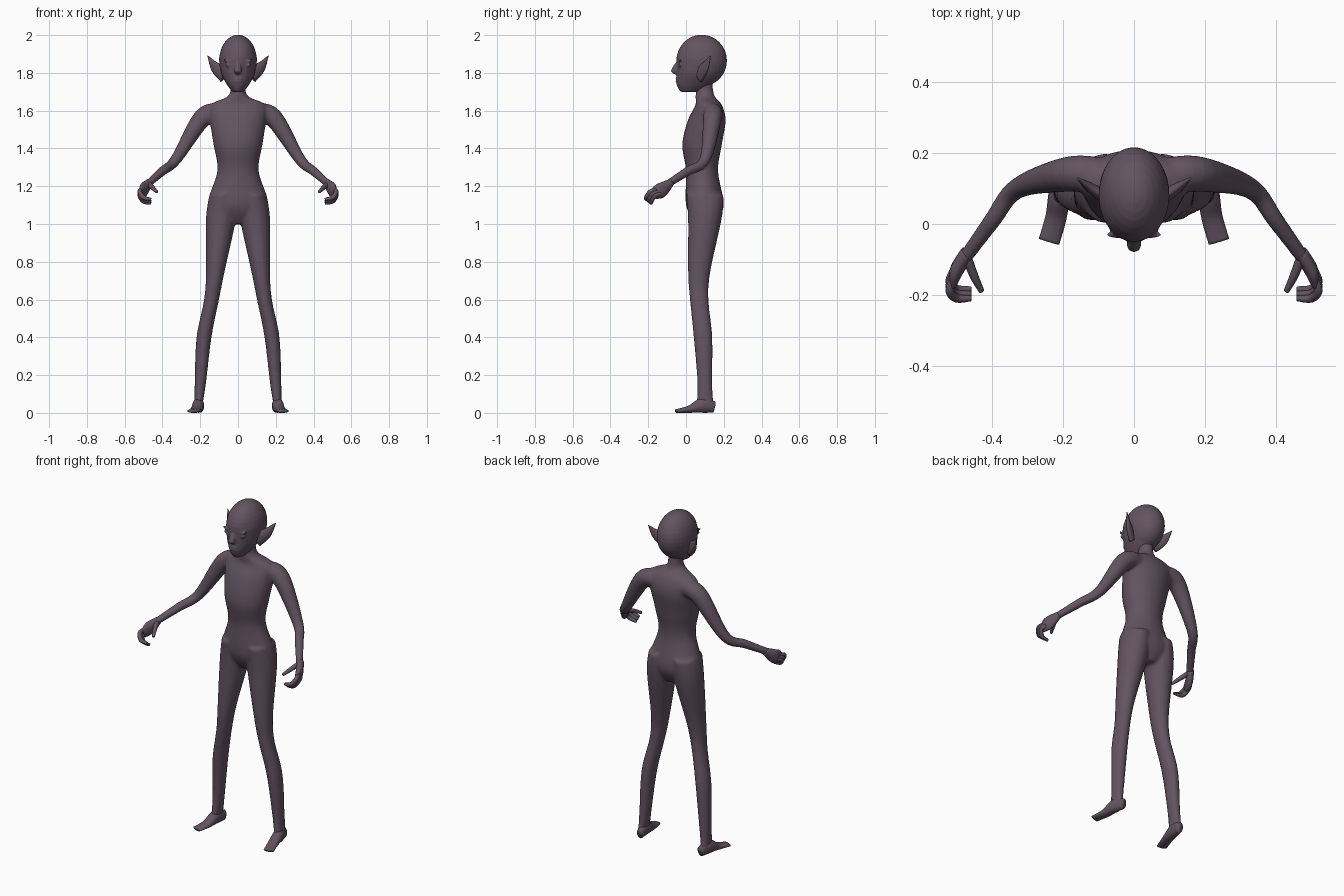
import bpy, bmesh, math
from mathutils import Matrix, Vector

cube = bpy.data.objects.get("Cube")
if cube:
    bpy.data.objects.remove(cube)

skin = bpy.data.materials.new("dusky_plum_skin")
skin.use_nodes = True
skin.diffuse_color = (0.125, 0.088, 0.118, 1)
bsdf = skin.node_tree.nodes["Principled BSDF"]
bsdf.inputs["Base Color"].default_value = skin.diffuse_color
bsdf.inputs["Roughness"].default_value = 0.8


def spline(points, steps=6):
    """Pass a smooth curve through points of any dimension."""
    dense = []
    for i in range(len(points) - 1):
        start, end = points[i], points[i + 1]
        before, after = points[max(i - 1, 0)], points[min(i + 2, len(points) - 1)]
        handle_a = start + (end - before) / 6
        handle_b = end - (after - start) / 6
        for k in range(steps):
            t = k / steps
            u = 1 - t
            dense.append(start * u**3 + handle_a * (3 * u * u * t)
                         + handle_b * (3 * u * t * t) + end * t**3)
    return dense + [points[-1]]


def loft(bm, rings, side=1, flat=False, sides=16):
    """Skin rings (x, y, z, radius, second radius if oval) into a closed tube."""
    rings = spline([Vector((ring[0] * side, *ring[1:], ring[-1])[:5]) for ring in rings])
    centres = [ring.to_3d() if len(ring) == 3 else Vector(ring[:3]) for ring in rings]
    loops = []
    for i, ring in enumerate(rings):
        across, up = Vector((1, 0, 0)), Vector((0, 1, 0))
        if not flat:
            along = centres[min(i + 1, len(rings) - 1)] - centres[max(i - 1, 0)]
            along.normalize()
            across = along.cross(Vector((0, 0, 1))).normalized()
            up = across.cross(along)
        angles = [math.tau * k / sides for k in range(sides)]
        loops.append([bm.verts.new(centres[i] + across * ring[3] * math.cos(angle)
                                   + up * ring[4] * math.sin(angle)) for angle in angles])
    for lower, upper in zip(loops, loops[1:]):
        for k in range(sides):
            n = (k + 1) % sides
            bm.faces.new((lower[k], lower[n], upper[n], upper[k]))
    bm.faces.new(loops[0])
    bm.faces.new(loops[-1])


def stack(bm, rows):
    """Loft level ovals given as (height, front y, back y, half width)."""
    loft(bm, [(0, (front + back) / 2, z, width, (back - front) / 2)
              for z, front, back, width in rows], flat=True, sides=24)


def ellipsoid(bm, centre, radii, tilt=0):
    place = Matrix.LocRotScale(Vector(centre), Matrix.Rotation(tilt, 3, "Y"), Vector(radii))
    bmesh.ops.create_uvsphere(bm, u_segments=32, v_segments=16, radius=1, matrix=place)


def finish(name, bm, voxel=0, softness=0):
    """Make the object; overlapping volumes are fused when a voxel size is given."""
    bmesh.ops.recalc_face_normals(bm, faces=bm.faces)
    mesh = bpy.data.meshes.new(name)
    bm.to_mesh(mesh)
    bm.free()
    mesh.materials.append(skin)
    mesh.shade_smooth()
    part = bpy.data.objects.new(name, mesh)
    bpy.context.collection.objects.link(part)
    if voxel:
        fuse = part.modifiers.new("Fuse", "REMESH")
        fuse.mode = "VOXEL"
        fuse.voxel_size = voxel
        fuse.use_smooth_shade = True
        soften = part.modifiers.new("Soften", "SMOOTH")
        soften.iterations = softness


# Torso and neck, fused with the limbs
body = bmesh.new()
stack(body, [(1.76, .06, .14, .04), (1.68, .05, .15, .05), (1.63, .05, .19, .15),
             (1.55, .01, .21, .15), (1.42, -.02, .19, .13), (1.28, 0, .17, .11),
             (1.1, 0, .2, .16), (1, .05, .16, .07)])
leg = [(.08, .1, 1.16, .07, .1), (.09, .1, 1.03, .08, .09), (.12, .07, .75, .05, .06),
       (.14, .07, .6, .04, .05), (.18, .09, .4, .04, .05), (.2, .1, .15, .03, .04),
       (.21, .1, .03, .02, .05)]
arm = [(.1, .14, 1.59, .05), (.19, .14, 1.56, .05), (.33, .1, 1.34, .03),
       (.4, .01, 1.28, .025), (.48, -.1, 1.21, .02)]
for side in (1, -1):
    loft(body, leg, side, flat=True)
    loft(body, arm, side)
finish("body", body, voxel=.008, softness=8)

# Cranium, jaw, nose and lips
head = bmesh.new()
ellipsoid(head, (0, .083, 1.865), (.1, .134, .137))
stack(head, [(1.7, -.03, .07, .03), (1.74, -.05, .14, .06),
             (1.8, -.05, .19, .09), (1.88, -.05, .21, .1)])
loft(head, [(0, -.04, 1.86, .01), (0, -.06, 1.81, .02), (0, -.04, 1.79, .01)], flat=True)
for height in (1.77, 1.755):
    ellipsoid(head, (0, -.045, height), (.025, .01, .007))

# Eyes and brows, slanting up and outwards
for side in (1, -1):
    ellipsoid(head, (side * .05, -.03, 1.84), (.02, .01, .01), -side * .3)
    ellipsoid(head, (side * .05, -.03, 1.86), (.03, .01, .007), -side * .3)
finish("head", head, voxel=.005, softness=3)

ear = [(.07, .07, 1.79, .02, .045), (.12, .1, 1.83, .015, .03), (.16, .13, 1.89, .002)]
foot = [(.2, .15, .03, .02, .03), (.21, .09, .04, .03, .04),
        (.22, .02, .02, .03, .02), (.24, -.05, .01, .03, .01)]
palm = [(.47, -.08, 1.22, .02), (.5, -.13, 1.18, .02, .04), (.51, -.17, 1.16, .01, .03)]
thumb = [(.47, -.1, 1.21, .014), (.45, -.15, 1.19, .012), (.43, -.19, 1.17, .008)]
finger = [(.51, -.16, 1.18, .012), (.52, -.19, 1.17, .012),
          (.5, -.21, 1.14, .012), (.46, -.21, 1.13, .008)]

for side, word in ((1, "left"), (-1, "right")):
    for label, rings in (("ear", ear), ("foot", foot)):
        bm = bmesh.new()
        loft(bm, rings, side)
        finish(f"{word}_{label}", bm)
    # Hand with a thumb and three curled fingers
    bm = bmesh.new()
    loft(bm, palm, side)
    loft(bm, thumb, side)
    for i in range(3):
        loft(bm, [(x, y + i * .013, z - i * .01, r) for x, y, z, r in finger], side)
    finish(f"{word}_hand", bm)
